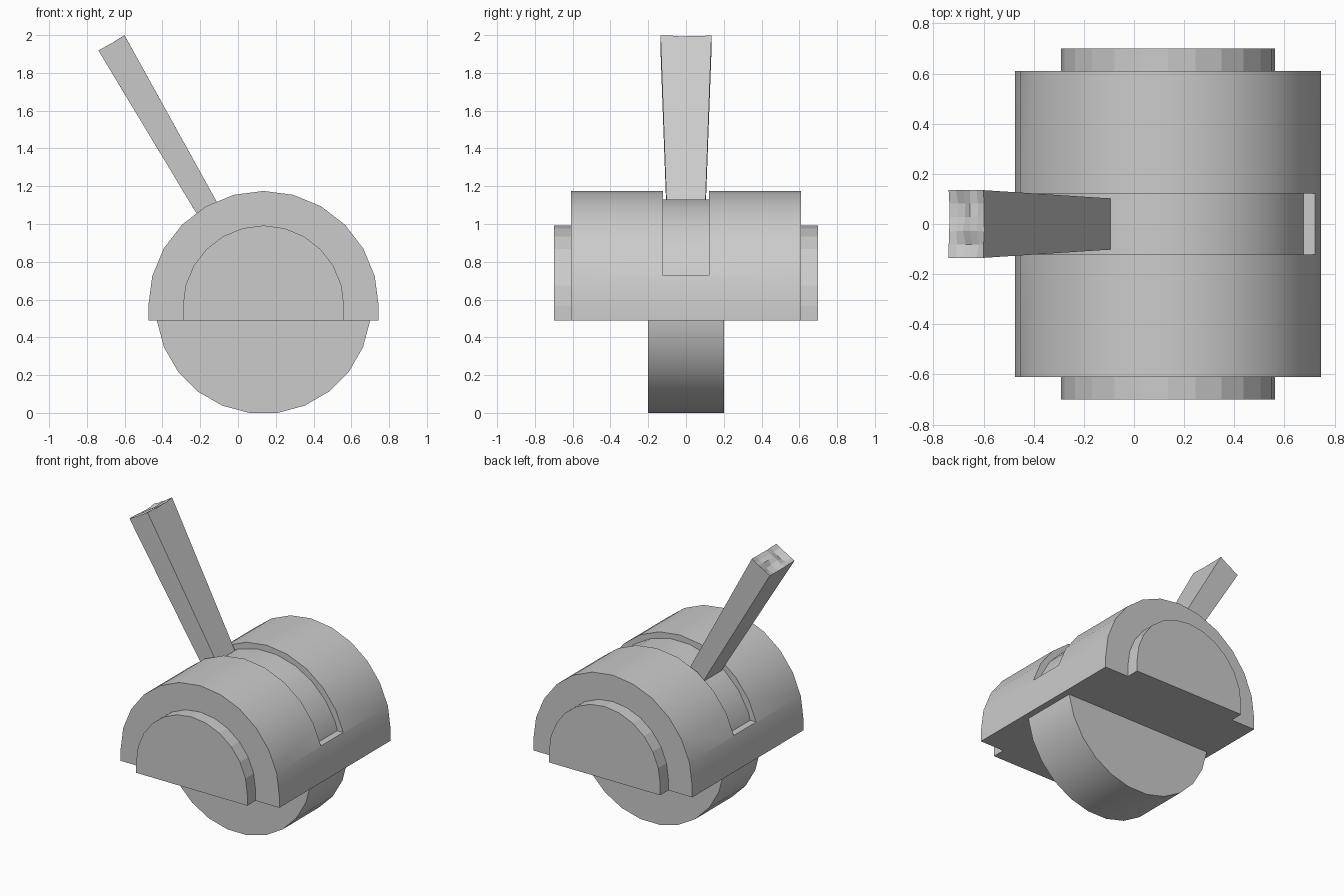
import bpy, bmesh, random
from math import sin, cos, radians
from mathutils import Vector, Matrix

if "Cube" in bpy.data.objects:
    bpy.data.objects.remove(bpy.data.objects["Cube"])

CX, CZ, BASE = 0.135, 0.565, 0.49
random.seed(4)


def finish(name, bm, smooth=False):
    bmesh.ops.recalc_face_normals(bm, faces=bm.faces[:])
    me = bpy.data.meshes.new(name)
    bm.to_mesh(me)
    bm.free()
    ob = bpy.data.objects.new(name, me)
    bpy.context.collection.objects.link(ob)
    if smooth:
        bpy.ops.object.select_all(action='DESELECT')
        bpy.context.view_layer.objects.active = ob
        ob.select_set(True)
        bpy.ops.object.shade_smooth_by_angle(angle=radians(30))
    return ob


def prism(name, pts, y0, y1, smooth=False):
    """Extrude an x-z outline along y."""
    bm = bmesh.new()
    f = bm.faces.new([bm.verts.new((x, y0, z)) for x, z in pts])
    ext = bmesh.ops.extrude_face_region(bm, geom=[f])['geom']
    bmesh.ops.translate(bm, vec=(0, y1 - y0, 0),
                        verts=[v for v in ext if isinstance(v, bmesh.types.BMVert)])
    return finish(name, bm, smooth)


def arc(r, start, steps):
    return [(CX + r * cos(radians(start + 15 * i)), CZ + r * sin(radians(start + 15 * i)))
            for i in range(steps)]


def arch(r):
    return [(CX + r, BASE)] + arc(r, 0, 13) + [(CX - r, BASE)]


# Slot cutter and arched housing
cutter = prism("slot_cutter", [(-1, 0.727), (1, 0.727), (1, 1.4), (-1, 1.4)], -0.1225, 0.1225)
cutter.hide_render = True
cutter.hide_set(True)
housing = prism("housing", arch(0.61), -0.61, 0.61, True)
slot = housing.modifiers.new("slot", 'BOOLEAN')
slot.operation = 'DIFFERENCE'
slot.solver = 'EXACT'
slot.object = cutter

# Faceted end caps
for side, name in ((-1, "front_cap"), (1, "back_cap")):
    prism(name, arch(0.427), *sorted((side * 0.608, side * 0.7)))

# Rotating wheel, visible below and through the slot
prism("wheel", arc(0.57, 7.5, 24), -0.2, 0.2, True)

# Tapered lever with a rough broken tip
bm = bmesh.new()
bmesh.ops.create_grid(bm, x_segments=5, y_segments=5, size=1)
tip = bm.verts[:]
ext = bmesh.ops.extrude_edge_only(bm, edges=[e for e in bm.edges if e.is_boundary])['geom']
foot = [v for v in ext if isinstance(v, bmesh.types.BMVert)]
for v in tip:
    x, y, _ = v.co
    corner = abs(x) > 0.9 and abs(y) > 0.9
    edge = max(abs(x), abs(y)) > 0.9
    drop = 0 if corner else random.uniform(0, 0.008 if edge else 0.025)
    v.co = (x * 0.08, y * 0.135, 1.61 - drop)
for v in foot:
    v.co = (v.co.x * 0.06, v.co.y * 0.1, 0.5)
bmesh.ops.transform(bm, verts=bm.verts[:],
                    matrix=Matrix.Translation(Vector((CX, 0, CZ))) @ Matrix.Rotation(radians(-30), 4, 'Y'))
finish("lever", bm)
